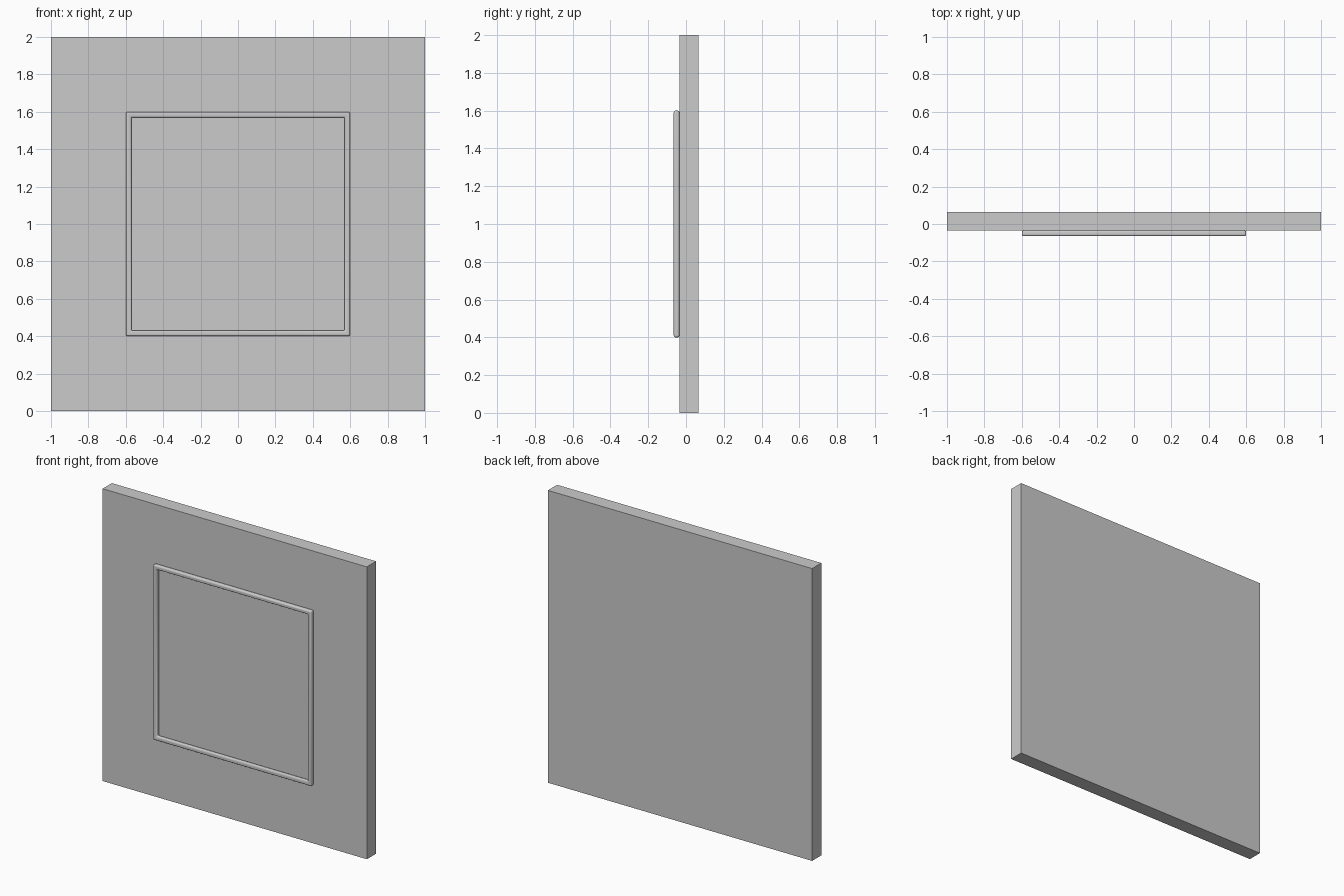
import bpy, bmesh

if "Cube" in bpy.data.objects:
    bpy.data.objects.remove(bpy.data.objects["Cube"])

FRONT = -0.035   # front face of the panel


def finish(bm, name):
    bmesh.ops.recalc_face_normals(bm, faces=bm.faces)
    me = bpy.data.meshes.new(name)
    bm.to_mesh(me)
    bm.free()
    ob = bpy.data.objects.new(name, me)
    bpy.context.collection.objects.link(ob)
    return ob


# Flat square panel
bm = bmesh.new()
bmesh.ops.create_cube(bm, size=1)
for v in bm.verts:
    v.co = (v.co.x * 2, v.co.y * 0.1 + FRONT + 0.05, v.co.z * 2 + 1)
finish(bm, "wall_panel")

# Raised square moulding: rectangular section carried round four corners
section = [(0.60, FRONT), (0.60, FRONT - 0.03), (0.57, FRONT - 0.03), (0.57, FRONT)]
corners = [(-1, -1), (1, -1), (1, 1), (-1, 1)]
bm = bmesh.new()
rings = [[bm.verts.new((sx * r, y, 1 + sz * r)) for r, y in section] for sx, sz in corners]
for i in range(4):
    a, b = rings[i], rings[(i + 1) % 4]
    for j in range(4):
        k = (j + 1) % 4
        bm.faces.new((a[j], b[j], b[k], a[k]))
moulding = finish(bm, "moulding_frame")

# Rounded edges
bevel = moulding.modifiers.new("rounding", "BEVEL")
bevel.width = 0.01
bevel.segments = 4
bevel.limit_method = 'ANGLE'
bpy.context.view_layer.objects.active = moulding
moulding.select_set(True)
bpy.ops.object.shade_smooth_by_angle(angle=0.6)
